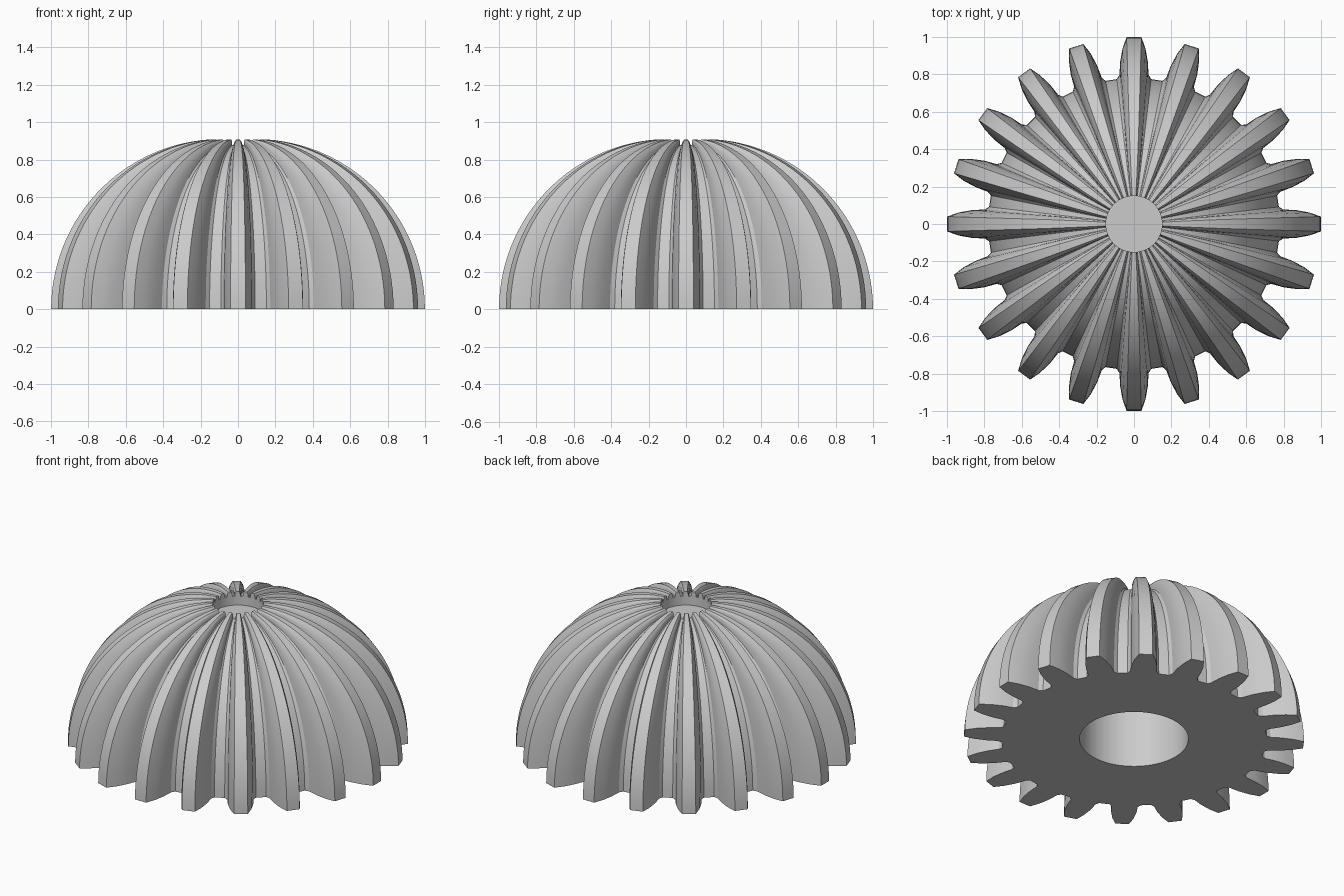
import bpy, bmesh
from math import pi, sin, cos, acos

old = bpy.data.objects.get("Cube")
if old:
    bpy.data.objects.remove(old, do_unlink=True)

TEETH = 20
STEPS = 28
HOLE_R, BORE_R = 0.15, 0.32
FLOOR_Z, CEILING_Z = 0.82, 0.6
ARC_CENTRE = 0.09

# Half of one tooth: (angle from tooth middle, height from root 0 to tip 1)
FLANK = [(0.118, 0), (0.097, 0.1), (0.086, 0.4), (0.066, 0.72), (0.04, 1)]
TOOTH = [(-a, f) for a, f in FLANK] + [(a, f) for a, f in reversed(FLANK)]


def make_material(name, rgb):
    mat = bpy.data.materials.new(name)
    mat.use_nodes = True
    mat.diffuse_color = (*rgb, 1)
    mat.node_tree.nodes["Principled BSDF"].inputs["Base Color"].default_value = (*rgb, 1)
    return mat


def dome_point(t, angle, f):
    """Radius, height and angle on the dome; t runs from the base to the hole."""
    span = 0.69 + 0.22 * f
    theta = t * acos((HOLE_R - ARC_CENTRE) / span)
    radius = ARC_CENTRE + span * cos(theta)
    height = (0.88 + 0.03 * f) * sin(theta)
    widen = 1 + 0.6 * f * t ** 3
    return radius, height, angle * widen


def ring(bm, shape):
    """One closed loop of vertices; shape gives radius, height and angle."""
    verts = []
    for k in range(TEETH):
        for angle, f in TOOTH:
            r, z, a = shape(angle, f)
            a += 2 * pi * k / TEETH
            verts.append(bm.verts.new((r * cos(a), r * sin(a), z)))
    return verts


bm = bmesh.new()

# Bore and flat underside
loops = [ring(bm, lambda a, f: (BORE_R, CEILING_Z, a)),
         ring(bm, lambda a, f: (BORE_R, 0, a))]
# Toothed dome
for i in range(STEPS + 1):
    loops.append(ring(bm, lambda a, f: dome_point(i / STEPS, a, f)))
# Round recess in the top
loops.append(ring(bm, lambda a, f: (HOLE_R, FLOOR_Z, dome_point(1, a, f)[2])))

# Skin the loops and close the bore ceiling and recess floor
count = len(loops[0])
for low, high in zip(loops, loops[1:]):
    for j in range(count):
        n = (j + 1) % count
        bm.faces.new((low[j], low[n], high[n], high[j]))
bm.faces.new(list(reversed(loops[0])))
bm.faces.new(loops[-1])
bmesh.ops.recalc_face_normals(bm, faces=bm.faces[:])

mesh = bpy.data.meshes.new("dome_gear")
bm.to_mesh(mesh)
bm.free()
mesh.materials.append(make_material("plain grey", (0.6, 0.6, 0.6)))
gear = bpy.data.objects.new("dome_gear", mesh)
bpy.context.collection.objects.link(gear)

bpy.ops.object.select_all(action='DESELECT')
gear.select_set(True)
bpy.context.view_layer.objects.active = gear
bpy.ops.object.shade_smooth_by_angle(angle=pi / 9)
